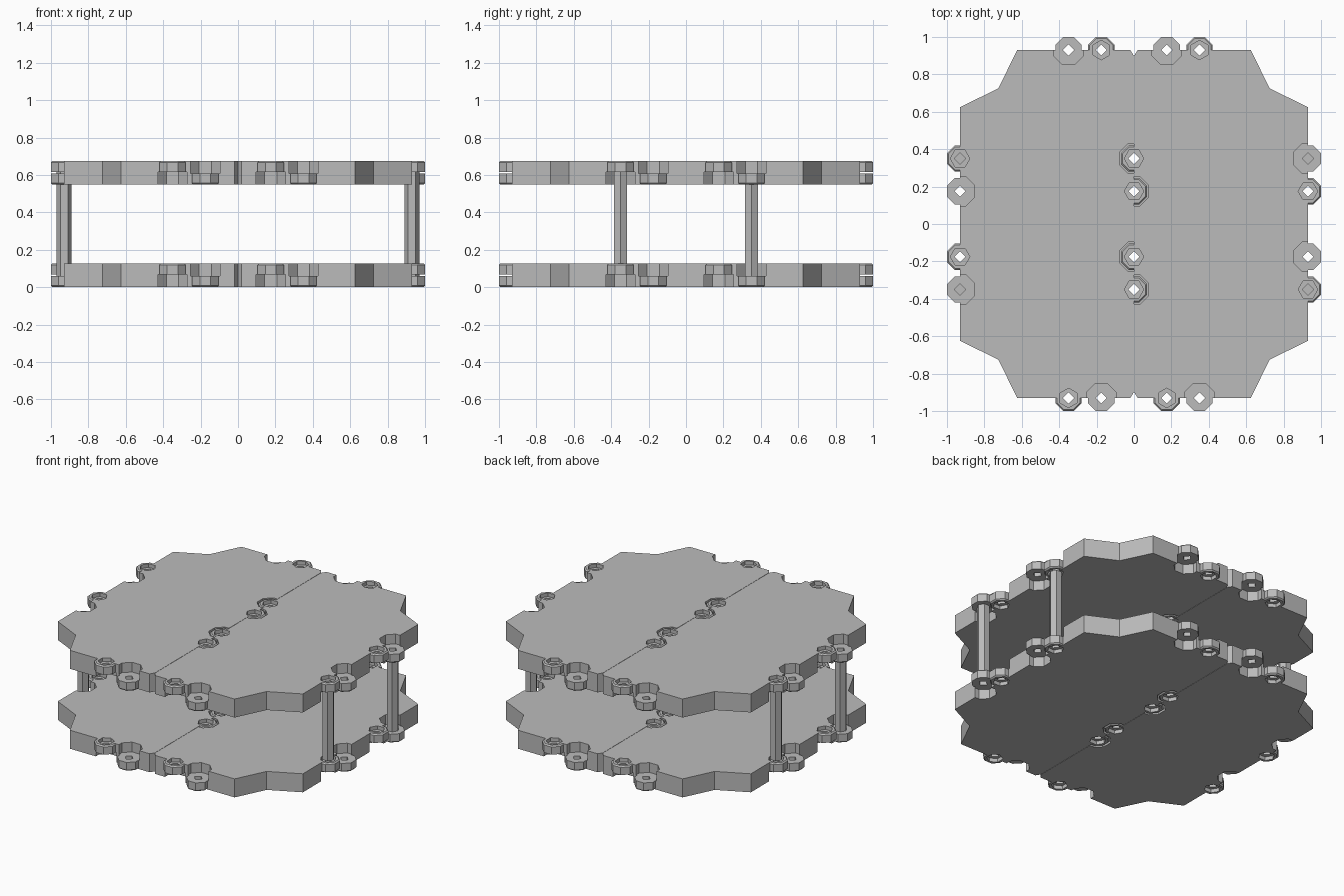
import bpy, bmesh
from math import pi, cos, sin
from mathutils import Matrix

cube = bpy.data.objects.get("Cube")
if cube:
    bpy.data.objects.remove(cube, do_unlink=True)

grey = bpy.data.materials.new("plain grey")
grey.use_nodes = True
colour = (0.5, 0.5, 0.5, 1)
grey.diffuse_color = colour
grey.node_tree.nodes["Principled BSDF"].inputs["Base Color"].default_value = colour

THICK = 0.127      # deck thickness
LUG = 0.06         # lug height
EDGE = 0.93        # distance from centre to outer edge
LIFT = 0.548       # upper deck height


def add_prism(bm, outlines):
    """Closed solid from stacked outlines of equal length: [(points, z), ...]."""
    rings = [[bm.verts.new((x, y, z)) for x, y in pts] for pts, z in outlines]
    n = len(rings[0])
    bm.faces.new(rings[0][::-1])
    bm.faces.new(rings[-1])
    for a, b in zip(rings, rings[1:]):
        for i in range(n):
            j = (i + 1) % n
            bm.faces.new((a[i], a[j], b[j], b[i]))


def polygon(centre, radius, sides, start):
    return [(centre[0] + radius * cos(start + 2 * pi * i / sides),
             centre[1] + radius * sin(start + 2 * pi * i / sides)) for i in range(sides)]


def octagon(centre, apothem):
    return polygon(centre, apothem / cos(pi / 8), 8, pi / 8)


def make_object(name, bm):
    mesh = bpy.data.meshes.new(name)
    bmesh.ops.recalc_face_normals(bm, faces=bm.faces)
    bm.to_mesh(mesh)
    bm.free()
    mesh.materials.append(grey)
    ob = bpy.data.objects.new(name, mesh)
    bpy.context.scene.collection.objects.link(ob)
    return ob


def combine(target, bm, operation):
    """Apply a boolean with a temporary tool solid."""
    tool = make_object("tool", bm)
    tool.hide_render = True
    mod = target.modifiers.new("cut", 'BOOLEAN')
    mod.operation = operation
    mod.solver = 'EXACT'
    mod.object = tool
    bpy.context.view_layer.objects.active = target
    bpy.ops.object.modifier_apply(modifier=mod.name)
    bpy.data.objects.remove(tool, do_unlink=True)


# Lug sites on the left-hand-of-view half: (centre, outward angle, is upper)
sites = []
for y, upper in ((-0.35, True), (-0.175, False), (0.175, True), (0.35, False)):
    sites.append(((0, y), 0, upper))
    sites.append(((-EDGE, -y), pi, upper))
for x, upper in ((-0.35, True), (-0.175, False)):
    sites.append(((x, -EDGE), -pi / 2, upper))
    sites.append(((x, EDGE), pi / 2, not upper))

# Half deck slab
half = [(-0.001, -0.9), (-0.001, 0.9), (-0.02, EDGE), (-0.625, EDGE), (-0.725, 0.725),
        (-EDGE, 0.625), (-EDGE, -0.625), (-0.725, -0.725), (-0.625, -EDGE), (-0.02, -EDGE)]
bm = bmesh.new()
add_prism(bm, [(half, 0), (half, THICK)])
deck = make_object("deck_half", bm)

pockets, lugs, sockets, holes = (bmesh.new() for _ in range(4))
for centre, angle, upper in sites:
    wide, full, trim = (octagon(centre, r) for r in (0.078, 0.07, 0.062))
    hexagon = polygon(centre, 0.052, 6, angle)
    diamond = polygon(centre, 0.03, 4, 0)
    if upper:
        add_prism(pockets, [(wide, -0.1), (wide, THICK - LUG)])
        add_prism(lugs, [(full, THICK - LUG), (full, THICK - 0.008), (trim, THICK)])
        add_prism(sockets, [(hexagon, THICK - 0.025), (hexagon, THICK + 0.1)])
    else:
        add_prism(pockets, [(wide, LUG), (wide, THICK + 0.1)])
        add_prism(lugs, [(trim, 0), (full, 0.008), (full, LUG)])
        add_prism(sockets, [(hexagon, -0.1), (hexagon, 0.025)])
    add_prism(holes, [(diamond, -0.2), (diamond, 0.3)])
combine(deck, pockets, 'DIFFERENCE')
combine(deck, lugs, 'UNION')
combine(deck, sockets, 'DIFFERENCE')
combine(deck, holes, 'DIFFERENCE')

# Two halves per deck, two decks
deck.name = "lower_deck_right"
for name, turn, z in (("lower_deck_left", pi, 0), ("upper_deck_right", 0, LIFT),
                      ("upper_deck_left", pi, LIFT)):
    copy = bpy.data.objects.new(name, deck.data)
    copy.matrix_world = Matrix.Translation((0, 0, z)) @ Matrix.Rotation(turn, 4, 'Z')
    bpy.context.scene.collection.objects.link(copy)

# Hexagonal posts between the decks
for side, sx in (("left", 1), ("right", -1)):
    for place, y in (("front", -0.35), ("back", 0.35)):
        upper = sx * y < 0
        low, high = (THICK, LIFT + THICK - LUG) if upper else (LUG, LIFT)
        outline = polygon((sx * EDGE, y), 0.04, 6, 0)
        bm = bmesh.new()
        add_prism(bm, [(outline, low), (outline, high)])
        make_object(f"post_{place}_{side}", bm)
